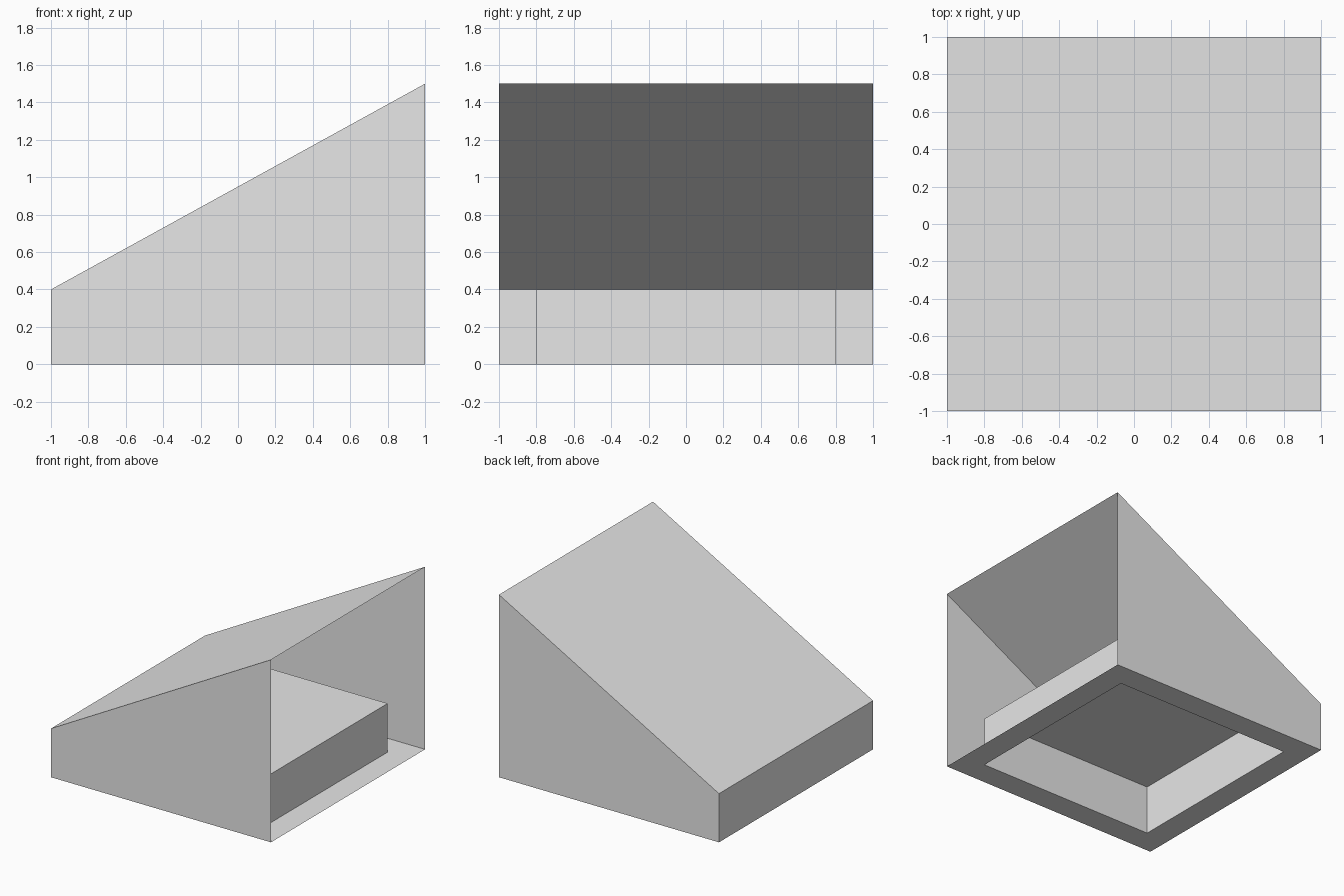
import bpy
import bmesh

cube = bpy.data.objects.get("Cube")
if cube:
    bpy.data.objects.remove(cube, do_unlink=True)

HALF, INNER = 1.0, 0.8       # outer and recess half widths
LOW, HIGH = 0.4, 1.5         # heights of the two ends

grey = bpy.data.materials.new("light_grey")
grey.use_nodes = True
grey.diffuse_color = (0.8, 0.8, 0.8, 1)
grey.node_tree.nodes["Principled BSDF"].inputs["Base Color"].default_value = (0.8, 0.8, 0.8, 1)


def sheet(name, faces):
    """Thin panel object made from corner loops."""
    bm = bmesh.new()
    for loop in faces:
        bm.faces.new([bm.verts.new(p) for p in loop])
    bmesh.ops.remove_doubles(bm, verts=bm.verts, dist=0.0001)
    mesh = bpy.data.meshes.new(name)
    bm.to_mesh(mesh)
    bm.free()
    mesh.materials.append(grey)
    obj = bpy.data.objects.new(name, mesh)
    bpy.context.collection.objects.link(obj)
    return obj


def square(r, z):
    """Corners of a level square, anticlockwise from above."""
    return [(-r, -r, z), (r, -r, z), (r, r, z), (-r, r, z)]


def band(a, b):
    """Quads joining two corner loops."""
    n = len(a)
    return [[a[i], a[(i + 1) % n], b[(i + 1) % n], b[i]] for i in range(n)]


# Sloping side walls
profile = [(-HALF, 0), (HALF, 0), (HALF, HIGH), (-HALF, LOW)]
front = [(x, -HALF, z) for x, z in profile]
back = [(x, HALF, z) for x, z in profile]
sheet("front_wall", [front])
sheet("back_wall", [back[::-1]])

# Sloped roof and low end wall; the tall end stays open
sheet("sloped_roof", [[front[3], front[2], back[2], back[3]]])
sheet("low_end_wall", [[front[0], front[3], back[3], back[0]]])

# Base rim around the raised recess
sheet("base_rim", band(square(INNER, 0), square(HALF, 0)))
sheet("recess_box", band(square(INNER, 0), square(INNER, LOW)) + [square(INNER, LOW)])
